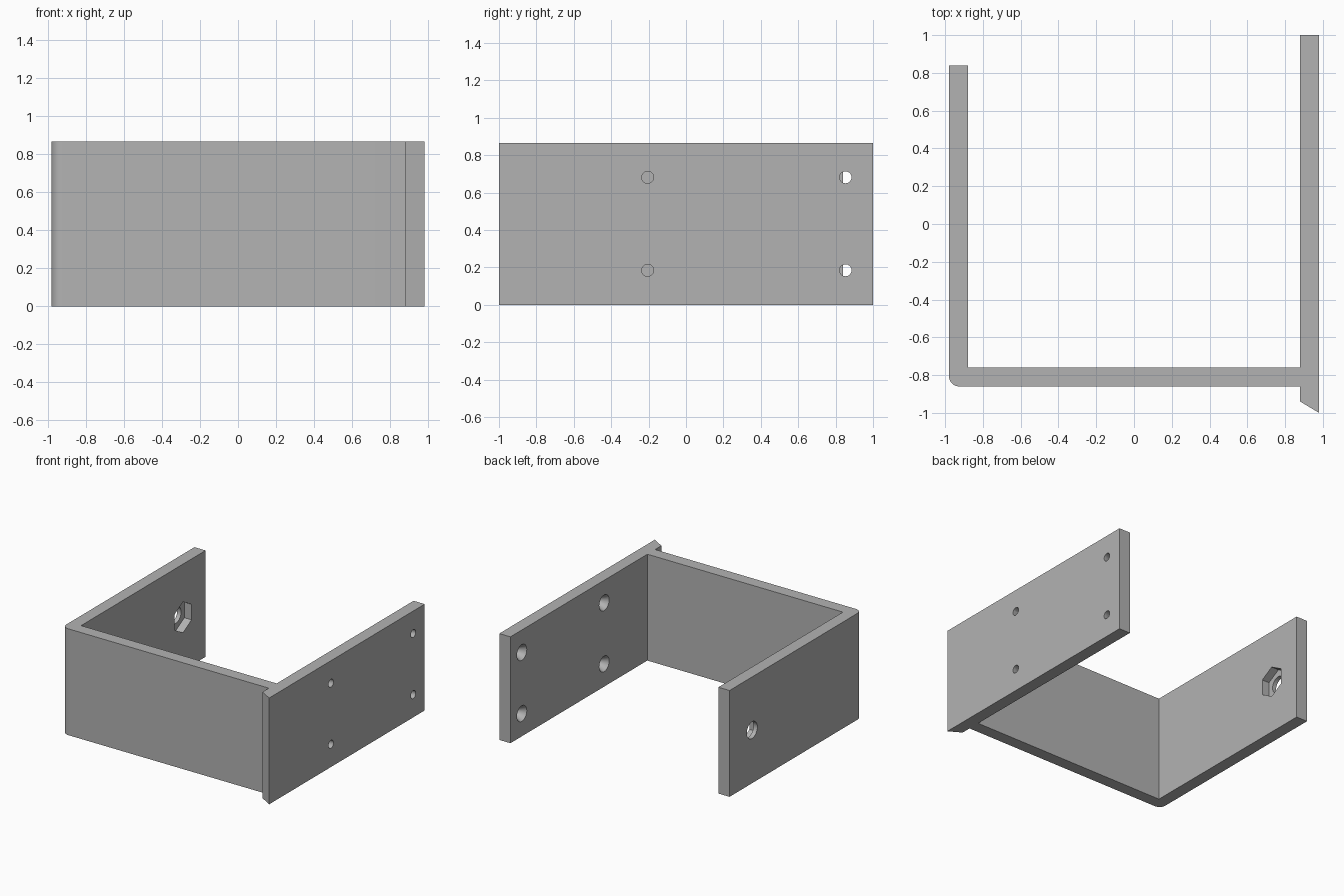
import bpy, bmesh, math
from mathutils import Matrix

if "Cube" in bpy.data.objects:
    bpy.data.objects.remove(bpy.data.objects["Cube"])

H = 0.865            # bracket height
X0, X1, T = 0.88, 0.98, 0.065

grey = bpy.data.materials.new("plain grey")
grey.diffuse_color = (0.45, 0.45, 0.45, 1)
grey.use_nodes = True
grey.node_tree.nodes["Principled BSDF"].inputs["Base Color"].default_value = grey.diffuse_color


def make_object(name, bm):
    bmesh.ops.recalc_face_normals(bm, faces=bm.faces)
    mesh = bpy.data.meshes.new(name)
    bm.to_mesh(mesh)
    bm.free()
    mesh.materials.append(grey)
    obj = bpy.data.objects.new(name, mesh)
    bpy.context.collection.objects.link(obj)
    return obj


def drill(target, name, xa, xb, ra, rb, y, z, sides=32):
    """Cut a round, conical or hexagonal hole along x from xa to xb."""
    bm = bmesh.new()
    spin = Matrix.Rotation(math.pi / 2, 4, 'Y')
    if sides == 6:   # turn the hexagon so that it points up
        spin = Matrix.Rotation(0, 4, 'X') @ spin
    bmesh.ops.create_cone(bm, cap_ends=True, segments=sides, radius1=ra, radius2=rb,
                          depth=xb - xa,
                          matrix=Matrix.Translation(((xa + xb) / 2, y, z)) @ spin)
    if sides == 6:
        top = max(v.co.z for v in bm.verts)
        if top - z < ra * 0.95:
            bmesh.ops.rotate(bm, verts=bm.verts, cent=(0, y, z),
                             matrix=Matrix.Rotation(math.pi / 6, 3, 'X'))
    cutter = make_object(name, bm)
    cutter.hide_render = True
    cutter.hide_set(True)
    mod = target.modifiers.new(name, 'BOOLEAN')
    mod.operation = 'DIFFERENCE'
    mod.solver = 'EXACT'
    mod.object = cutter


# U-shaped bracket outline with one rounded corner and a slanted lip
R = 0.055
corner = [(-X1 + R - R * math.cos(a), -0.86 + R - R * math.sin(a))
          for a in (math.pi / 2 * i / 10 for i in range(11))]
outline = [(-X0, 0.84), (-X1, 0.84)] + corner + [
    (X0, -0.86), (X0, -0.94), (X1, -1.0), (X1, 1.0), (X0, 1.0), (X0, -0.76), (-X0, -0.76)]
bm = bmesh.new()
face = bm.faces.new([bm.verts.new((x, y, 0)) for x, y in outline])
ext = bmesh.ops.extrude_face_region(bm, geom=[face])
bmesh.ops.translate(bm, vec=(0, 0, H),
                    verts=[g for g in ext["geom"] if isinstance(g, bmesh.types.BMVert)])
bracket = make_object("bracket", bm)

# Four countersunk screw holes in the long arm
for y in (-0.205, 0.853):
    for z in (0.185, 0.682):
        drill(bracket, "screw_hole_cutter", X0 - 0.05, X1 + 0.05, 0.032, 0.032, y, z)
        drill(bracket, "countersink_cutter", X0 - 0.01, X0 + 0.06, 0.069, 0.031, y, z)

# Bolt hole with a hexagonal nut pocket in the short arm
drill(bracket, "bolt_hole_cutter", -X1 - 0.05, -X0 + 0.05, 0.068, 0.068, 0.55, H / 2)
drill(bracket, "nut_pocket_cutter", -X0 - T, -X0 + 0.05, 0.126, 0.126, 0.55, H / 2, 6)

# Smooth the rounded parts and keep the edges sharp
bpy.context.view_layer.objects.active = bracket
bracket.select_set(True)
for mod in [m.name for m in bracket.modifiers]:
    bpy.ops.object.modifier_apply(modifier=mod)
bpy.ops.object.shade_smooth_by_angle(angle=math.radians(30))
